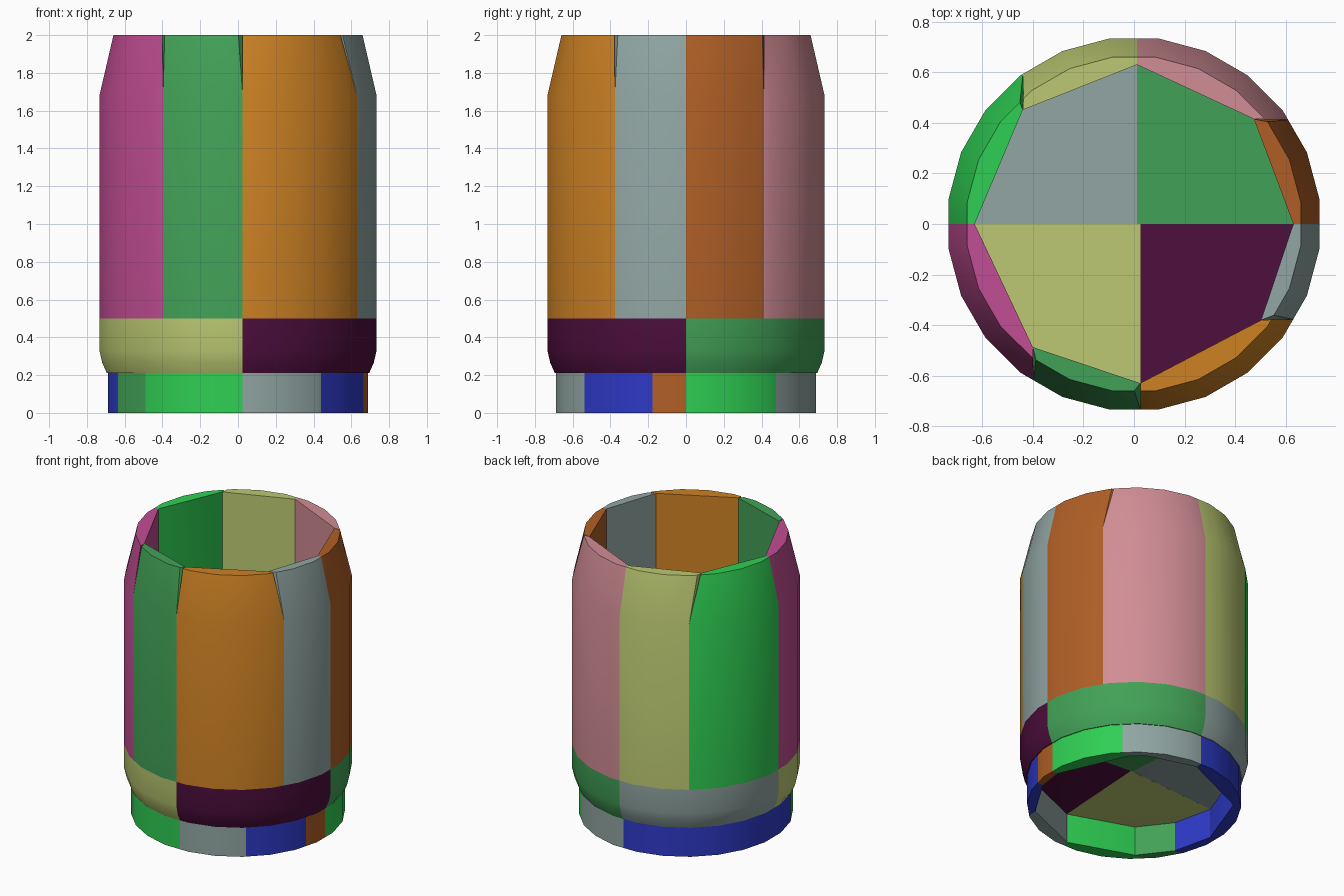
import bpy, bmesh, math

cube = bpy.data.objects.get("Cube")
if cube:
    bpy.data.objects.remove(cube, do_unlink=True)


def linear(c):
    c /= 255
    return c / 12.92 if c <= 0.04045 else ((c + 0.055) / 1.055) ** 2.4


COLOURS = {
    "green": (66, 161, 87), "bright_green": (47, 207, 83),
    "olive": (188, 201, 114), "grey": (145, 166, 163),
    "plum": (77, 14, 61), "orange": (206, 130, 36),
    "brown": (176, 95, 38), "pink": (209, 141, 149),
    "magenta": (193, 77, 147), "blue": (46, 58, 200),
}
MATS = {}
for name, rgb in COLOURS.items():
    m = bpy.data.materials.new(name)
    m.use_nodes = True
    col = [linear(c) for c in rgb] + [1]
    m.diffuse_color = col
    m.node_tree.nodes["Principled BSDF"].inputs["Base Color"].default_value = col
    MATS[name] = m

STEP = math.radians(15)      # the round outline has 24 sides


def cut_angle(cut, r):
    """Angle where an axis-aligned cut meets a circle; cut = (axis, value, side)."""
    axis, v, side = cut
    other = side * math.sqrt(r * r - v * v)
    return math.atan2(other, v) if axis == "x" else math.atan2(v, other)


def on_outline(a, r, z):
    """Point of the 24-sided outline at an angle."""
    rel = (a + STEP / 2) % STEP - STEP / 2
    k = r * math.cos(STEP / 2) / math.cos(rel)
    return (k * math.cos(a), k * math.sin(a), z)


def arc(start, end, r, z, trim=(0, 0)):
    a = cut_angle(start, r) + trim[0]
    b = cut_angle(end, r)
    while b <= a:
        b += 2 * math.pi
    b -= trim[1]
    pts = [on_outline(a, r, z), on_outline(b, r, z)]
    for i in range(-24, 72):
        t = (i + 0.5) * STEP
        if a + 0.01 < t < b - 0.01:
            pts.append(on_outline(t, r, z))
    return pts


def inner_edge(cut, r, z0, z1):
    a = cut_angle(cut, r)
    return [(r * math.cos(a), r * math.sin(a), z) for z in (z0, z1)]


def hull(name, pts, colour):
    bm = bmesh.new()
    verts = [bm.verts.new(p) for p in pts]
    res = bmesh.ops.convex_hull(bm, input=verts)
    junk = {g for g in res["geom_interior"] + res["geom_unused"]
            if isinstance(g, bmesh.types.BMVert) and g.is_valid}
    if junk:
        bmesh.ops.delete(bm, geom=list(junk), context="VERTS")
    bmesh.ops.dissolve_limit(bm, angle_limit=0.01, verts=bm.verts, edges=bm.edges)
    bmesh.ops.recalc_face_normals(bm, faces=bm.faces)
    me = bpy.data.meshes.new(name)
    bm.to_mesh(me)
    bm.free()
    me.materials.append(MATS[colour])
    ob = bpy.data.objects.new(name, me)
    bpy.context.collection.objects.link(ob)
    bpy.ops.object.select_all(action="DESELECT")
    ob.select_set(True)
    bpy.context.view_layer.objects.active = ob
    bpy.ops.object.shade_smooth_by_angle(angle=math.radians(30))


RIGHT, LEFT = ("y", 0, 1), ("y", 0, -1)
FRONT, BACK = ("x", 0.025, -1), ("x", 0.012, 1)

# Tall wall staves, counter-clockwise from +x: colour, start cut, end cut, top trim
WALL = [
    ("brown", RIGHT, ("y", 0.415, 1), (0, 0.02)),
    ("pink", ("y", 0.415, 1), BACK, (0, 0)),
    ("olive", BACK, ("x", -0.44, 1), (0, 0)),
    ("bright_green", ("x", -0.44, 1), LEFT, (0.03, 0)),
    ("magenta", LEFT, ("x", -0.40, -1), (0, 0)),
    ("green", ("x", -0.40, -1), FRONT, (0.02, 0.035)),
    ("orange", FRONT, ("y", -0.38, 1), (0, 0)),
    ("grey", ("y", -0.38, 1), RIGHT, (0.03, 0)),
]
for i, (colour, s, e, trim) in enumerate(WALL):
    pts = arc(s, e, 0.74, 0.5) + arc(s, e, 0.74, 1.68) + arc(s, e, 0.665, 2.0, trim)
    pts += inner_edge(s, 0.63, 0.5, 2.0) + inner_edge(e, 0.63, 0.5, 2.0)
    hull(f"wall_stave_{i + 1}", pts, colour)

# Solid floor quarters with a slightly raised underside
FLOOR = [
    ("green", RIGHT, BACK, 0.012), ("grey", BACK, LEFT, 0.012),
    ("olive", LEFT, FRONT, 0.025), ("plum", FRONT, RIGHT, 0.025),
]
for i, (colour, s, e, x) in enumerate(FLOOR):
    pts = arc(s, e, 0.70, 0.21) + arc(s, e, 0.725, 0.265)
    pts += arc(s, e, 0.74, 0.33) + arc(s, e, 0.74, 0.5)
    pts += [(x, 0, 0.25), (x, 0, 0.5)]
    hull(f"floor_quarter_{i + 1}", pts, colour)

# Foot ring blocks, counter-clockwise from +x: colour and start cut
FOOT = [
    ("bright_green", RIGHT), ("grey", ("y", 0.48, 1)), ("grey", ("x", 0.34, 1)),
    ("blue", BACK), ("blue", ("x", -0.49, 1)), ("blue", LEFT),
    ("green", ("y", -0.28, -1)), ("bright_green", ("y", -0.49, -1)),
    ("grey", FRONT), ("blue", ("x", 0.44, -1)), ("brown", ("y", -0.18, 1)),
]
for i, (colour, s) in enumerate(FOOT):
    e = FOOT[(i + 1) % len(FOOT)][1]
    pts = arc(s, e, 0.695, 0) + arc(s, e, 0.695, 0.21)
    pts += inner_edge(s, 0.645, 0, 0.21) + inner_edge(e, 0.645, 0, 0.21)
    hull(f"foot_block_{i + 1}", pts, colour)
